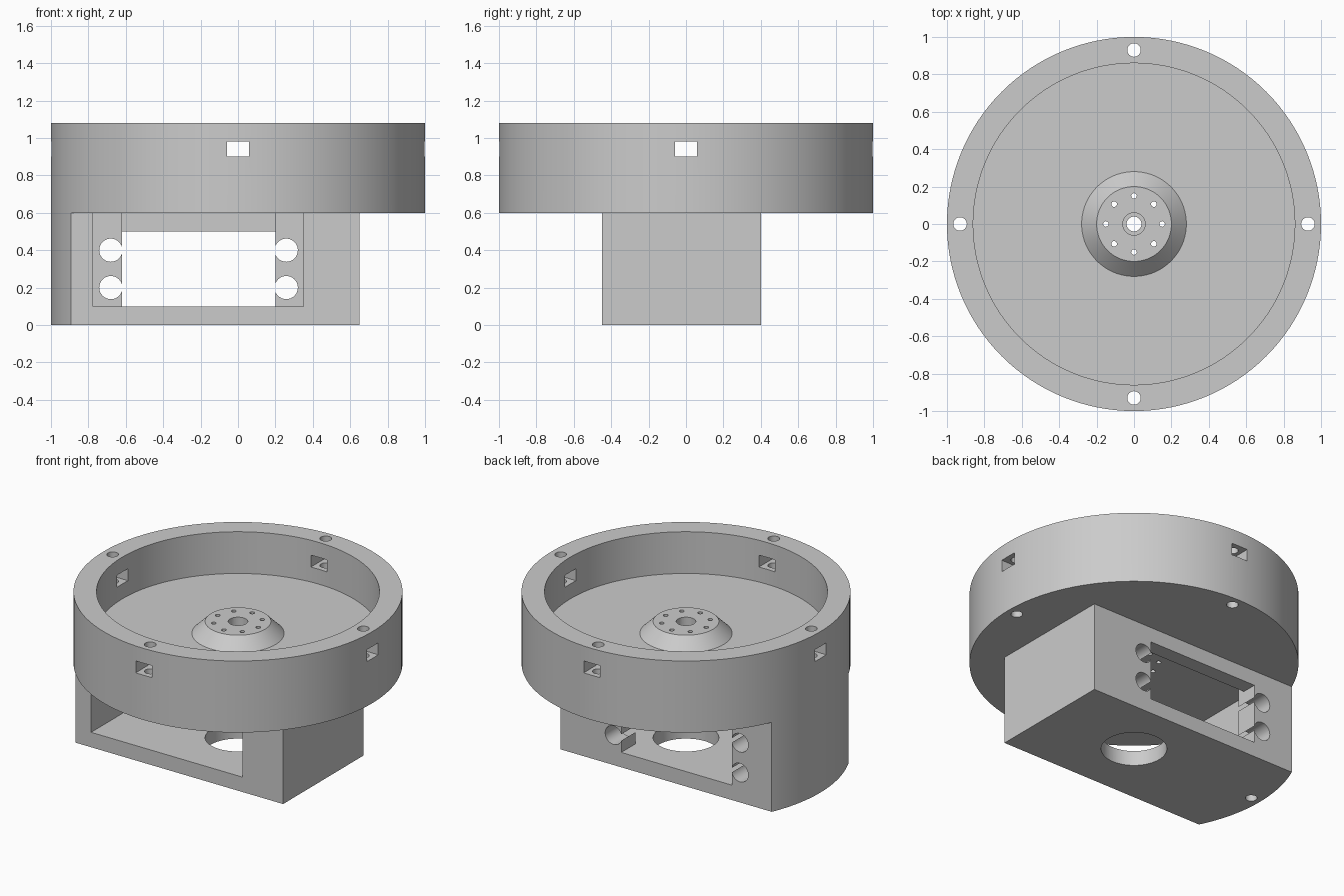
import bpy, bmesh, math
from mathutils import Matrix, Vector

cube = bpy.data.objects.get("Cube")
if cube:
    bpy.data.objects.remove(cube, do_unlink=True)

grey = bpy.data.materials.new("plain grey")
grey.use_nodes = True
grey.diffuse_color = (0.6, 0.6, 0.6, 1)
grey.node_tree.nodes["Principled BSDF"].inputs["Base Color"].default_value = (0.6, 0.6, 0.6, 1)


def make_object(name, bm):
    bmesh.ops.recalc_face_normals(bm, faces=bm.faces)
    mesh = bpy.data.meshes.new(name)
    bm.to_mesh(mesh)
    bm.free()
    mesh.materials.append(grey)
    obj = bpy.data.objects.new(name, mesh)
    bpy.context.collection.objects.link(obj)
    return obj


def lathe(name, profile, steps):
    """Revolve an (r, z) profile about the z axis."""
    bm = bmesh.new()
    verts = [bm.verts.new((r, 0, z)) for r, z in profile]
    edges = [bm.edges.new(pair) for pair in zip(verts, verts[1:])]
    bmesh.ops.spin(bm, geom=verts + edges, cent=(0, 0, 0), axis=(0, 0, 1),
                   angle=math.tau, steps=steps)
    bmesh.ops.remove_doubles(bm, verts=bm.verts, dist=1e-5)
    return make_object(name, bm)


def cut(cutter):
    """Subtract a cutter from the housing, then discard it."""
    cutter.hide_render = True
    mod = housing.modifiers.new("cut", 'BOOLEAN')
    mod.operation = 'DIFFERENCE'
    mod.solver = 'EXACT'
    mod.object = cutter
    bpy.context.view_layer.objects.active = housing
    bpy.ops.object.modifier_apply(modifier=mod.name)
    bpy.data.objects.remove(cutter, do_unlink=True)


def cut_box(x0, x1, y0, y1, z0, z1):
    low, high = Vector((x0, y0, z0)), Vector((x1, y1, z1))
    bm = bmesh.new()
    bmesh.ops.create_cube(bm, size=1, matrix=Matrix.Translation((low + high) / 2)
                          @ Matrix.Diagonal((*(high - low), 1)))
    cut(make_object("box_cutter", bm))


def cut_hole(radius, start, end, segments=32):
    start, end = Vector(start), Vector(end)
    axis = end - start
    turn = axis.to_track_quat('Z', 'Y').to_matrix().to_4x4()
    bm = bmesh.new()
    bmesh.ops.create_cone(bm, cap_ends=True, segments=segments, radius1=radius,
                          radius2=radius, depth=axis.length,
                          matrix=Matrix.Translation((start + end) / 2) @ turn)
    cut(make_object("hole_cutter", bm))


# Round body with an open dish and a raised conical hub
TOP, DECK, UNDER, FLOOR, HUB = 1.08, 0.8, 0.6, 0.1, 0.88
housing = lathe("motor_housing", [(0, 0), (1, 0), (1, TOP), (0.86, TOP), (0.86, DECK),
                                  (0.28, DECK), (0.2, HUB), (0, HUB)], 128)

# Trim the lower half down to the mounting block
cut_box(0.65, 1.2, -1.2, 1.2, -0.2, UNDER)
cut_box(-1.2, 1.2, -1.2, -0.45, -0.2, UNDER)
cut_box(-1.2, 1.2, 0.4, 1.2, -0.2, UNDER)

# Front pocket, deeper body slot between the tabs, and rear opening
cut_box(-0.775, 0.35, -0.6, 0.25, FLOOR, UNDER)
cut_box(-0.62, 0.2, -0.6, 0.3, FLOOR, UNDER)
cut_box(-0.62, 0.2, -0.6, 0.6, FLOOR, 0.5)

# Mounting screw holes in the tabs
for x in (-0.68, 0.258):
    for z in (0.2, 0.4):
        cut_hole(0.062, (x, 0.1, z), (x, 0.6, z))

# Access hole in the block floor
cut_hole(0.2, (0, 0, -0.1), (0, 0, 0.2), 64)

# Hub bore, counterbore and ring of bolt holes
cut_hole(0.04, (0, 0, 0.4), (0, 0, 1))
cut_hole(0.06, (0, 0, DECK), (0, 0, 1))
for i in range(8):
    a = i * math.tau / 8
    x, y = 0.15 * math.cos(a), 0.15 * math.sin(a)
    cut_hole(0.015, (x, y, 0.4), (x, y, 1), 16)

# Nut windows through the rim, crossed by vertical rim bolts
cut_box(-0.06, 0.06, -1.2, 1.2, 0.9, 0.98)
cut_box(-1.2, 1.2, -0.06, 0.06, 0.9, 0.98)
for x, y in ((1, 0), (-1, 0), (0, 1), (0, -1)):
    cut_hole(0.036, (0.93 * x, 0.93 * y, -0.1), (0.93 * x, 0.93 * y, 1.2))

# Smooth round walls, sharp edges
bpy.ops.object.select_all(action='DESELECT')
housing.select_set(True)
bpy.context.view_layer.objects.active = housing
bpy.ops.object.shade_smooth_by_angle(angle=math.radians(30))
